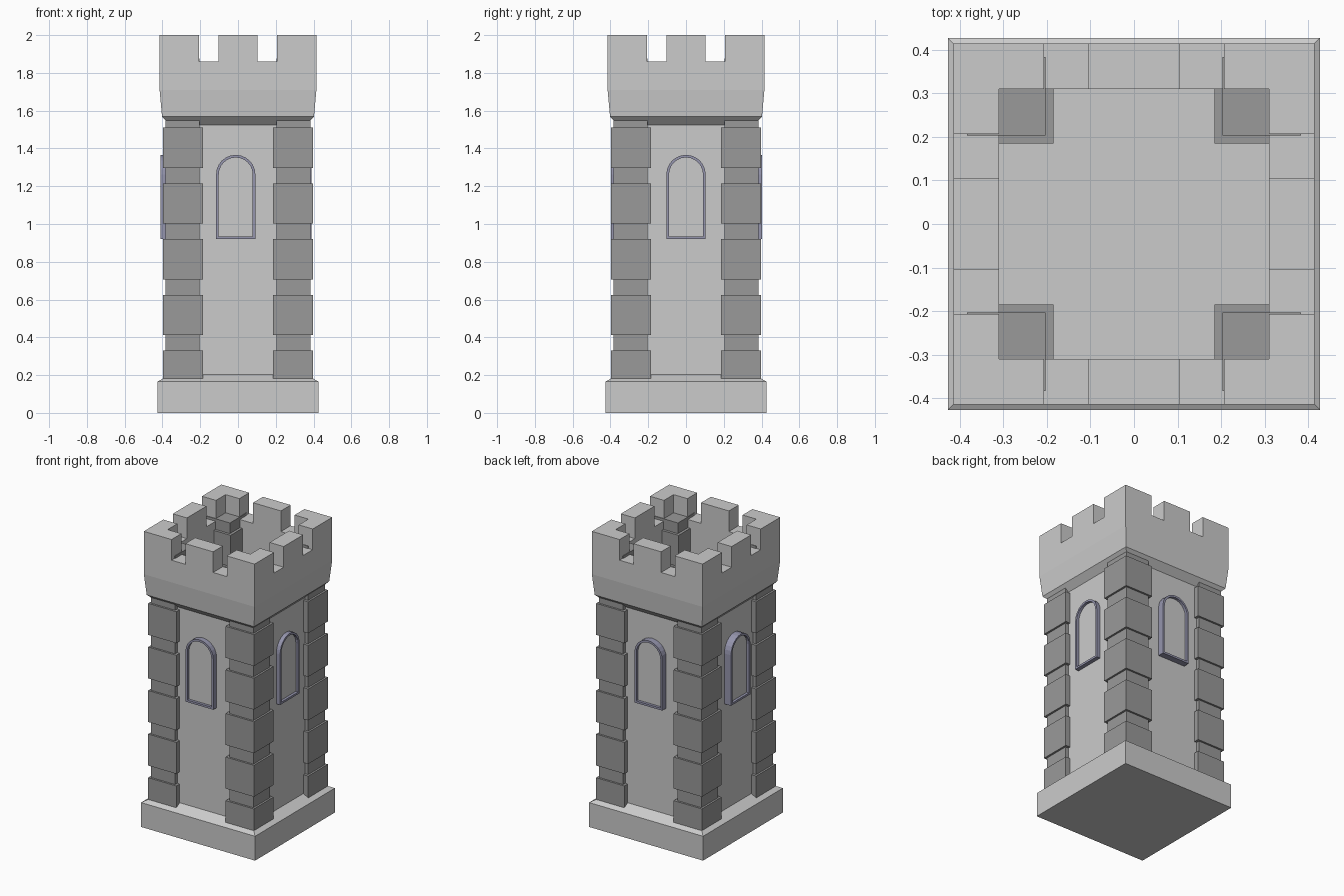
import bpy, bmesh, math
from mathutils import Matrix

if "Cube" in bpy.data.objects:
    bpy.data.objects.remove(bpy.data.objects["Cube"])


def material(name, rgb):
    m = bpy.data.materials.new(name)
    m.diffuse_color = (*rgb, 1)
    m.use_nodes = True
    m.node_tree.nodes["Principled BSDF"].inputs["Base Color"].default_value = m.diffuse_color
    return m


STONE = material("stone", (0.55, 0.55, 0.55))
DARK = material("dark_stone", (0.32, 0.32, 0.32))
FRAME = material("window_frame", (0.30, 0.30, 0.42))
PANE = material("window_pane", (0.75, 0.75, 0.75))


def finish(name, bm, mat=None):
    bmesh.ops.recalc_face_normals(bm, faces=bm.faces)
    me = bpy.data.meshes.new(name)
    bm.to_mesh(me)
    bm.free()
    ob = bpy.data.objects.new(name, me)
    bpy.context.collection.objects.link(ob)
    if mat:
        me.materials.append(mat)
    return ob


def square_lathe(name, profile, mat):
    """Stack of squares (half width, z), capped at both ends."""
    bm = bmesh.new()
    rings = [[bm.verts.new((sx * h, sy * h, z))
              for sx, sy in ((-1, -1), (1, -1), (1, 1), (-1, 1))]
             for h, z in profile]
    for a, b in zip(rings, rings[1:]):
        for i in range(4):
            j = (i + 1) % 4
            bm.faces.new((a[i], a[j], b[j], b[i]))
    bm.faces.new(rings[0])
    bm.faces.new(rings[-1])
    return finish(name, bm, mat)


def add_box(bm, x0, x1, y0, y1, z0, z1):
    m = Matrix.Translation(((x0 + x1) / 2, (y0 + y1) / 2, (z0 + z1) / 2))
    m = m @ Matrix.Diagonal((abs(x1 - x0), abs(y1 - y0), z1 - z0, 1))
    bmesh.ops.create_cube(bm, size=1, matrix=m)


# plinth with sloped top, and plain wall shaft
square_lathe("plinth", [(0.427, 0), (0.427, 0.165), (0.36, 0.203)], STONE)
square_lathe("wall", [(0.36, 0.19), (0.36, 1.54)], STONE)

# flared parapet with a sunken roof deck
parapet = square_lathe("parapet", [(0.36, 1.525), (0.402, 1.568), (0.415, 1.71),
                                   (0.415, 2.0), (0.31, 2.0), (0.31, 1.57)], STONE)

# crenel gaps cut from the parapet
bm = bmesh.new()
for s in (-1, 1):
    for t in (-1, 1):
        add_box(bm, s * 0.104, s * 0.207, t * 0.28, t * 0.5, 1.86, 2.1)
        add_box(bm, t * 0.28, t * 0.5, s * 0.104, s * 0.207, 1.86, 2.1)
cutter = finish("crenel_cutter", bm)
cutter.hide_render = True
mod = parapet.modifiers.new("crenels", "BOOLEAN")
mod.operation = "DIFFERENCE"
mod.solver = "EXACT"
mod.object = cutter
bpy.context.view_layer.objects.active = parapet
bpy.ops.object.modifier_apply(modifier=mod.name)
bpy.data.objects.remove(cutter)

# corner quoins: a slim pier with larger blocks around it
for sx, sy, label in ((-1, -1, "front_left"), (1, -1, "front_right"),
                      (1, 1, "back_right"), (-1, 1, "back_left")):
    bm = bmesh.new()
    add_box(bm, sx * 0.203, sx * 0.383, sy * 0.203, sy * 0.383, 0.17, 1.877)
    finish("corner_pier_" + label, bm, DARK)
    bm = bmesh.new()
    for i in range(6):
        top = 0.33 + 0.295 * i
        add_box(bm, sx * 0.185, sx * 0.396, sy * 0.185, sy * 0.396,
                max(top - 0.213, 0.17), top)
    finish("corner_blocks_" + label, bm, DARK)


def arch(half, bottom, spring, n=12):
    pts = [(-half, bottom), (half, bottom)]
    pts += [(half * math.cos(math.pi * i / n), spring + half * math.sin(math.pi * i / n))
            for i in range(n + 1)]
    return pts


def window(label, angle, depth, shift):
    rot = Matrix.Rotation(angle, 4, "Z")
    outer, inner = arch(0.104, 0.92, 1.262), arch(0.09, 0.934, 1.262)
    pane_d = depth - 0.018

    def loop(bm, pts, d):
        return [bm.verts.new(rot @ Matrix.Translation((u + shift, -d, z)).to_translation())
                for u, z in pts]

    bm = bmesh.new()
    loops = [loop(bm, outer, 0.35), loop(bm, outer, depth),
             loop(bm, inner, depth), loop(bm, inner, 0.35)]
    for k in range(4):
        a, b = loops[k], loops[(k + 1) % 4]
        for i in range(len(a)):
            j = (i + 1) % len(a)
            bm.faces.new((a[i], a[j], b[j], b[i]))
    finish("window_frame_" + label, bm, FRAME)

    bm = bmesh.new()
    face = bm.faces.new(loop(bm, inner, pane_d))
    ob = finish("window_pane_" + label, bm, PANE)
    if (rot.inverted().to_3x3() @ ob.data.polygons[0].normal).y > 0:
        ob.data.flip_normals()


# arched windows, one per side
window("front", 0, 0.396, -0.012)
window("right", math.pi / 2, 0.388, 0)
window("back", math.pi, 0.403, 0)
window("left", -math.pi / 2, 0.41, 0)
